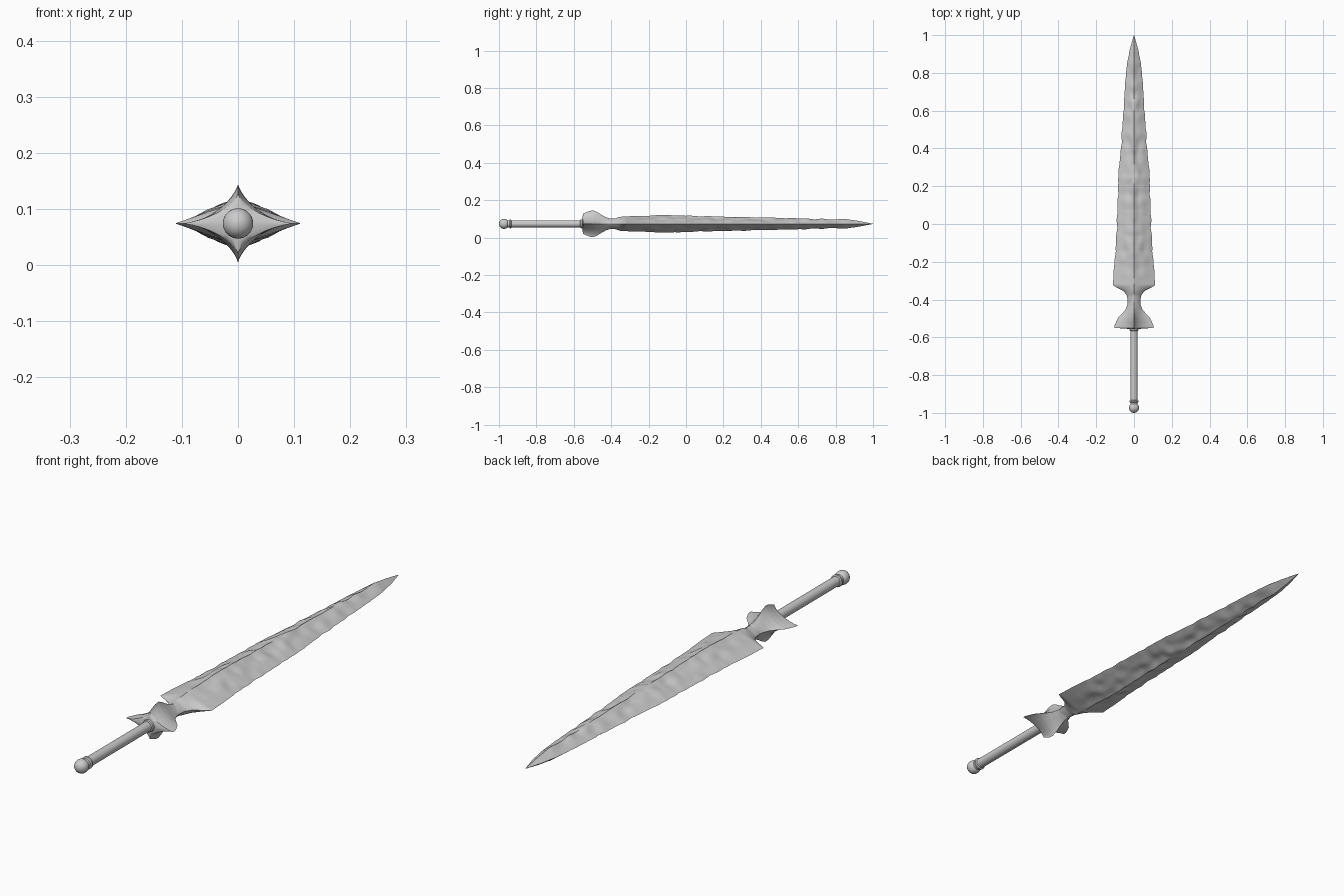
import bpy
import bmesh
import math
from mathutils import Vector, noise

cube = bpy.data.objects.get("Cube")
if cube:
    bpy.data.objects.remove(cube)

AXIS_Z = 0.074

steel = bpy.data.materials.new("grey steel")
steel.use_nodes = True
GREY = (0.6, 0.6, 0.6, 1)
steel.diffuse_color = GREY
steel.node_tree.nodes["Principled BSDF"].inputs["Base Color"].default_value = GREY


def interpolate(rows, y):
    """Blend the profile rows (y, half width, half height, power) at y."""
    for a, b in zip(rows, rows[1:]):
        if y <= b[0]:
            t = (y - a[0]) / (b[0] - a[0])
            return [p + (q - p) * t for p, q in zip(a[1:], b[1:])]
    return rows[-1][1:]


def section(y, w, h, power, sides):
    """Four-pointed cross-section: power 2 is a diamond, more is a hollow star."""
    points = []
    for i in range(sides):
        a = math.tau * i / sides
        c, s = math.cos(a), math.sin(a)
        points.append(Vector((math.copysign(abs(c) ** power * w, c), y,
                              math.copysign(abs(s) ** power * h, s))))
    return points


def loft(name, rings, angle):
    """Skin a list of equal rings along the sword and cap both ends."""
    bm = bmesh.new()
    loops = [[bm.verts.new(p + Vector((0, 0, AXIS_Z))) for p in r] for r in rings]
    for a, b in zip(loops, loops[1:]):
        for i in range(len(a)):
            j = (i + 1) % len(a)
            bm.faces.new((a[i], a[j], b[j], b[i]))
    bm.faces.new(loops[0])
    bm.faces.new(loops[-1])
    bmesh.ops.recalc_face_normals(bm, faces=bm.faces)
    mesh = bpy.data.meshes.new(name)
    bm.to_mesh(mesh)
    bm.free()
    mesh.materials.append(steel)
    obj = bpy.data.objects.new(name, mesh)
    bpy.context.collection.objects.link(obj)
    bpy.ops.object.select_all(action="DESELECT")
    obj.select_set(True)
    bpy.context.view_layer.objects.active = obj
    bpy.ops.object.shade_smooth_by_angle(angle=math.radians(angle))
    return obj


def turned(name, profile, sides=32):
    """Round part from (y, radius) pairs."""
    loft(name, [section(y, r, r, 1, sides) for y, r in profile], 40)


# Blade: chipped, hammered surface, mirrored left to right and top to bottom
blade_rows = [
    (-0.43, 0.032, 0.026, 1.5), (-0.38, 0.037, 0.028, 1.6),
    (-0.355, 0.055, 0.037, 1.8), (-0.34, 0.085, 0.038, 2),
    (-0.325, 0.112, 0.039, 2), (-0.2, 0.104, 0.043, 1.9),
    (-0.13, 0.096, 0.048, 1.9), (0, 0.09, 0.043, 1.9),
    (0.25, 0.083, 0.037, 1.9), (0.4, 0.069, 0.034, 1.9),
    (0.6, 0.056, 0.029, 1.9), (0.8, 0.042, 0.023, 1.9),
    (0.85, 0.037, 0.026, 1.9), (0.92, 0.023, 0.016, 2),
    (1.0, 0.0006, 0.0006, 2)]
blade_rings = []
STEPS = 200
for k in range(STEPS + 1):
    y = -0.43 + 1.43 * k / STEPS
    w, h, power = interpolate(blade_rows, y)
    fade = max(0, min(1, (y + 0.34) / 0.2, (0.95 - y) / 0.2))
    w += 0.006 * fade * noise.noise(Vector((0, y * 22, 3)))
    h += 0.004 * fade * noise.noise(Vector((5, y * 20, 0)))
    ring = section(y, w, h, power, 48)
    for p in ring:
        # dents are strongest midway between ridge and edge
        spot = Vector((abs(p.x) * 26, y * 15, 8))
        middle = 4 * abs(p.x) / w * (1 - abs(p.x) / w)
        p.z *= 1 + fade * (0.1 + 0.25 * middle) * noise.noise(spot)
    blade_rings.append(ring)
loft("blade", blade_rings, 35)

# Guard: hollow four-pointed star with swept side wings
guard_rows = [
    (-0.555, 0.03, 0.03, 1.3), (-0.55, 0.103, 0.054, 3),
    (-0.535, 0.102, 0.061, 3), (-0.515, 0.093, 0.069, 2.9),
    (-0.495, 0.083, 0.071, 2.8), (-0.475, 0.064, 0.063, 2.5),
    (-0.455, 0.046, 0.05, 2.1), (-0.43, 0.036, 0.036, 1.8),
    (-0.405, 0.031, 0.028, 1.6)]
guard_rings = []
for k in range(31):
    y = -0.555 + 0.005 * k
    guard_rings.append(section(y, *interpolate(guard_rows, y), 48))
loft("guard", guard_rings, 50)

# Handle with a collar at each end
turned("handle", [(-0.96, 0.019), (-0.5, 0.019)])
turned("guard_collar", [(-0.566, 0.019), (-0.563, 0.023), (-0.556, 0.024), (-0.54, 0.024)])
turned("pommel_collar", [(-0.945, 0.02), (-0.942, 0.024), (-0.936, 0.024), (-0.933, 0.019)])

# Pommel ball
ball = [math.pi * (k + 0.05) / 16.1 for k in range(17)]
turned("pommel", [(-0.973 - 0.027 * math.cos(a), 0.027 * math.sin(a)) for a in ball])
